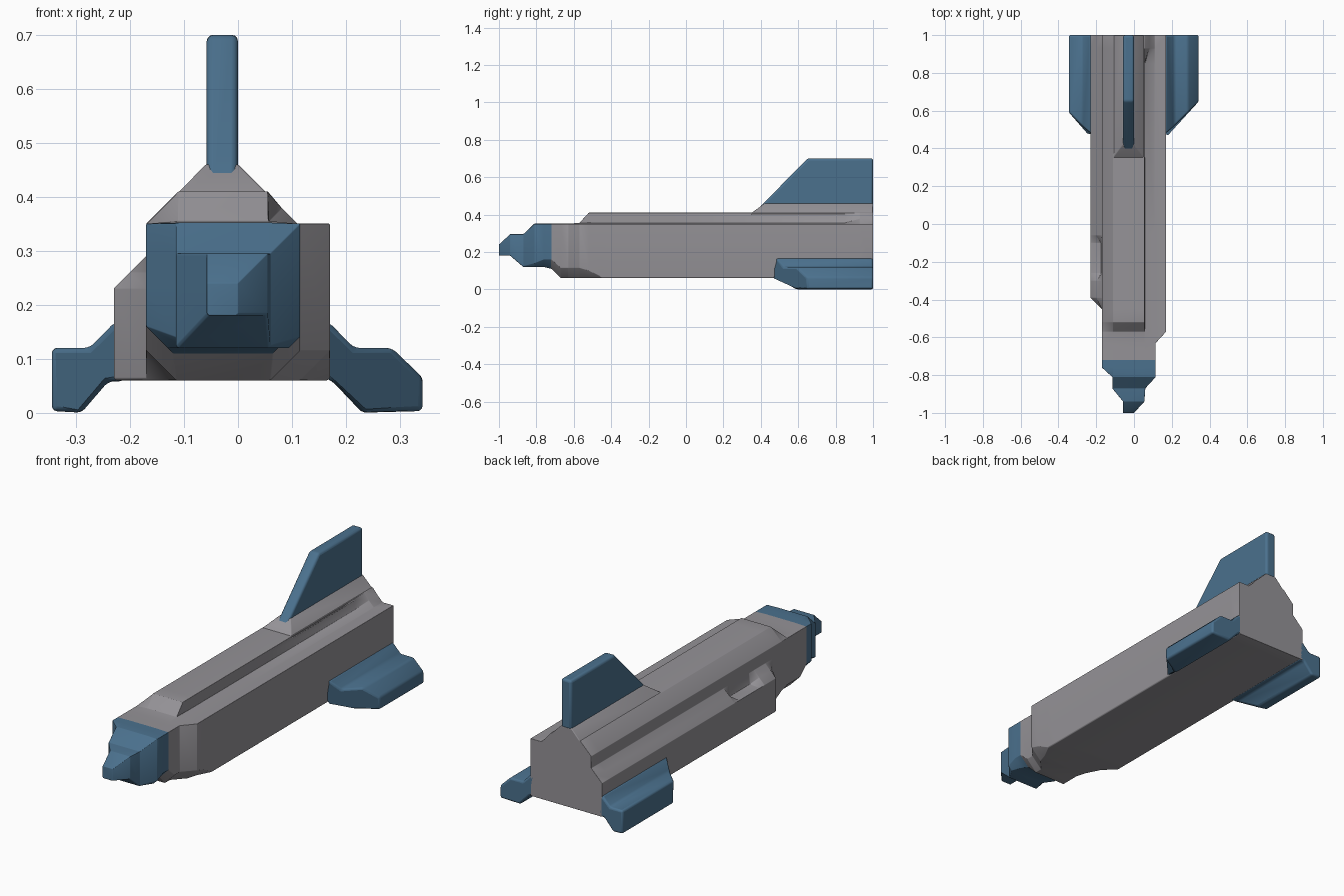
import bpy, bmesh, math

if "Cube" in bpy.data.objects:
    bpy.data.objects.remove(bpy.data.objects["Cube"])

def material(name, rgb):
    m = bpy.data.materials.new(name)
    m.diffuse_color = (*rgb, 1)
    m.use_nodes = True
    m.node_tree.nodes["Principled BSDF"].inputs["Base Color"].default_value = m.diffuse_color
    return m

GREY = material("hull grey", (0.30, 0.29, 0.31))
BLUE = material("fin blue", (0.07, 0.165, 0.27))

def finish(name, bm, mats, bevel, rule=None):
    """Turn a bmesh into a softly rounded object."""
    bmesh.ops.remove_doubles(bm, verts=bm.verts, dist=0.0005)
    bmesh.ops.recalc_face_normals(bm, faces=bm.faces)
    if rule:
        for f in bm.faces:
            f.material_index = rule(f.calc_center_median())
    mesh = bpy.data.meshes.new(name)
    bm.to_mesh(mesh)
    bm.free()
    for m in mats:
        mesh.materials.append(m)
    ob = bpy.data.objects.new(name, mesh)
    bpy.context.collection.objects.link(ob)
    mod = ob.modifiers.new("rounding", 'BEVEL')
    mod.width = bevel
    mod.segments = 3
    mod.limit_method = 'ANGLE'
    mod.angle_limit = math.radians(20)
    bpy.context.view_layer.objects.active = ob
    ob.select_set(True)
    bpy.ops.object.shade_smooth_by_angle(angle=math.radians(50))
    ob.select_set(False)
    return ob

def loft(rings):
    """Skin a list of equal-length point rings, capped at both ends."""
    bm = bmesh.new()
    vs = [[bm.verts.new(p) for p in r] for r in rings]
    n = len(vs[0])
    for a, b in zip(vs, vs[1:]):
        for i in range(n):
            bm.faces.new((a[i], a[(i + 1) % n], b[(i + 1) % n], b[i]))
    bm.faces.new(vs[0])
    bm.faces.new(vs[-1])
    return bm

# Hull: one stepped section, squeezed into a smaller box towards the nose
def hull_ring(y, x0, x1, z0, z1, c=0.004, dent=0, fill=0):
    shoulder = (-0.175, 0.235) if dent else (-0.20, 0.26)
    valley = (0.082, 0.378) if fill else (0.058, 0.355)
    section = [(-0.23, 0.23), shoulder, (-0.17, 0.29), (-0.17, 0.35), (-0.11, 0.41),
               (0.055, 0.41), valley, (0.11, 0.35), (0.17, 0.35)]
    ring = [(min(max(x, x0), x1), min(max(z, z0), z1)) for x, z in section]
    ring += [(x1, z0 + c), (x1 - c, z0), (x0 + c, z0), (x0, z0 + c)]
    return [(x, y, z) for x, z in ring]

W = (-0.23, 0.17, 0.06, 0.41)
stations = [
    (-1.00, -0.058, 0.0, 0.18, 0.24),
    (-0.94, -0.058, 0.055, 0.18, 0.295),
    (-0.87, -0.115, 0.06, 0.12, 0.295),
    (-0.81, -0.115, 0.115, 0.12, 0.352, 0.02),
    (-0.76, -0.17, 0.115, 0.12, 0.352, 0.04),
    (-0.72, -0.17, 0.115, 0.11, 0.352, 0.05),
    (-0.67, -0.17, 0.115, 0.06, 0.352, 0.055),
    (-0.63, -0.17, 0.115, 0.06, 0.352, 0.055),
    (-0.57, -0.17, 0.17, 0.06, 0.355, 0.055),
    (-0.52, -0.17, 0.17, 0.06, 0.41, 0.04),
    (-0.45, -0.17, 0.17, 0.06, 0.41),
    (-0.39, *W),
    (-0.30, *W),
    (-0.26, *W, 0.004, 1),
    (-0.10, *W, 0.004, 1),
    (-0.06, *W),
    (0.85, *W),
    (0.93, *W, 0.004, 0, 1),
    (1.00, *W, 0.004, 0, 1),
]
finish("hull", loft([hull_ring(*s) for s in stations]), [GREY, BLUE], 0.01,
       lambda c: 1 if c.y < -0.72 else 0)

# Spine: sloped grey ridge carrying the tail fin
def spine_ring(y, z):
    w = 0.46 - z
    return [(-0.115, y, 0.40), (-0.06 - w, y, z), (w, y, z), (0.06, y, 0.40)]

finish("spine", loft([spine_ring(0.35, 0.408), spine_ring(0.42, 0.46), spine_ring(1, 0.46)]),
       [GREY], 0.006)

# Tail fin: swept plate
side = [(0.37, 0.415), (0.65, 0.70), (1.0, 0.70), (1.0, 0.45), (0.45, 0.45)]
finish("tail_fin", loft([[(x, y, z) for y, z in side] for x in (-0.058, 0.0)]), [BLUE], 0.012)

# Wings: drooping section run along the hull, leading edge swept outwards
def wing(name, section, root):
    def front(x, z):
        y = 0.475 + max(0, abs(x) - root)
        return max(y, 0.59) if z < 0.03 else y
    rings = [[(x, front(x, z), z) for x, z in section], [(x, 1.0, z) for x, z in section]]
    finish(name, loft(rings), [BLUE], 0.012)

wing("left_wing", [(-0.345, 0.003), (-0.345, 0.12), (-0.275, 0.12), (-0.228, 0.168),
                   (-0.21, 0.16), (-0.21, 0.058), (-0.24, 0.058), (-0.29, 0.0)], 0.23)
wing("right_wing", [(0.342, 0.003), (0.342, 0.065), (0.285, 0.12), (0.215, 0.12), (0.168, 0.168),
                    (0.15, 0.16), (0.15, 0.07), (0.175, 0.058), (0.23, 0.0)], 0.17)
